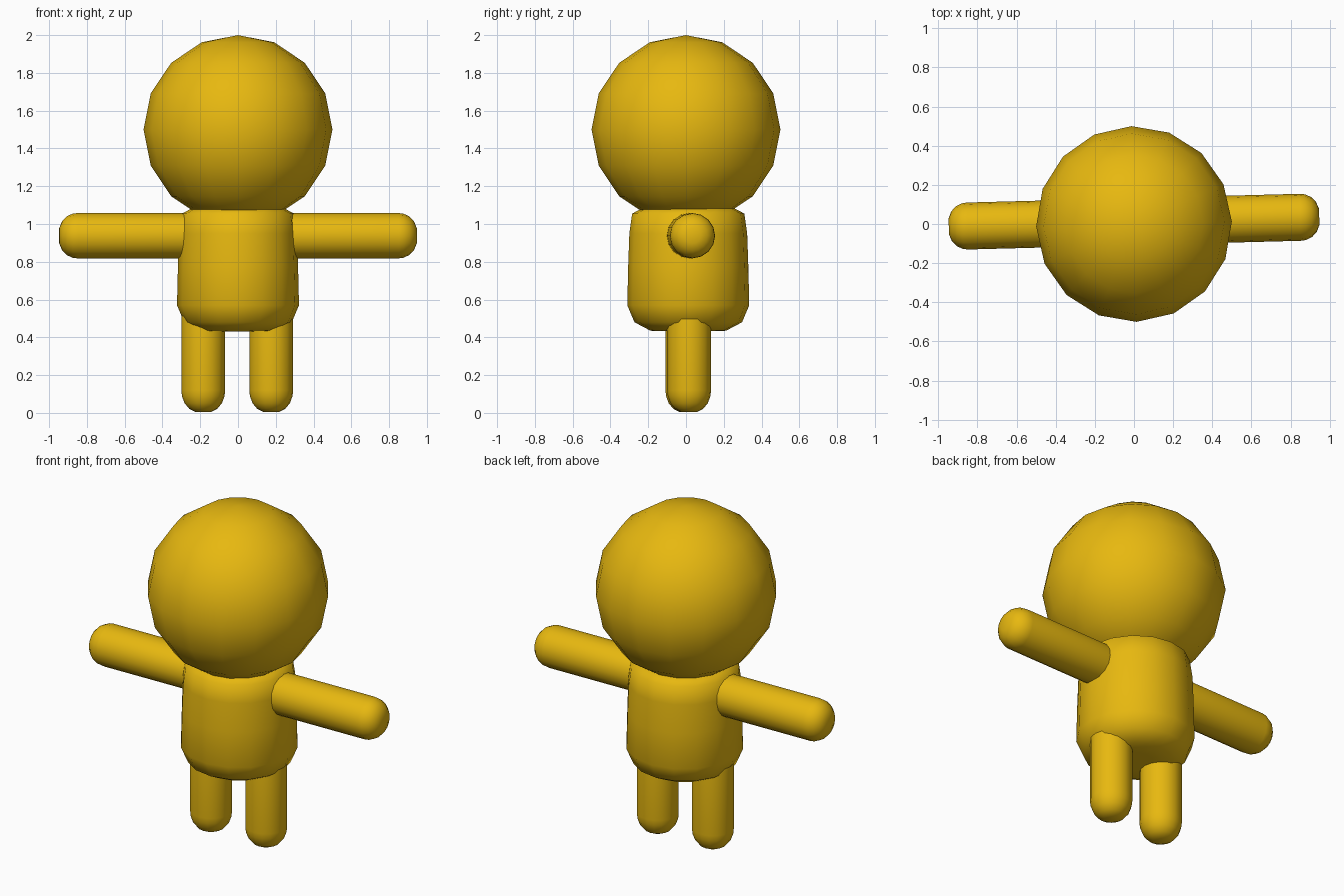
import bpy
import bmesh
import math
from mathutils import Matrix

cube = bpy.data.objects.get("Cube")
if cube:
    bpy.data.objects.remove(cube)

# One flat colour for the whole figure
GOLD = (0.8, 0.48, 0.005, 1)
gold = bpy.data.materials.new("golden_yellow")
gold.use_nodes = True
gold.diffuse_color = GOLD
gold.node_tree.nodes["Principled BSDF"].inputs["Base Color"].default_value = GOLD

# The figure is turned very slightly about the vertical axis
TURN = Matrix.Rotation(math.radians(1.5), 4, "Z")


def finish(name, bm, matrix):
    bmesh.ops.recalc_face_normals(bm, faces=bm.faces)
    bm.transform(matrix)
    mesh = bpy.data.meshes.new(name)
    bm.to_mesh(mesh)
    bm.free()
    for poly in mesh.polygons:
        poly.use_smooth = True
    mesh.materials.append(gold)
    obj = bpy.data.objects.new(name, mesh)
    bpy.context.collection.objects.link(obj)
    return obj


def lathe(name, profile, matrix, sides=16):
    """Closed solid of revolution about z from (radius, height) pairs."""
    bm = bmesh.new()
    rings = [[bm.verts.new((r * math.cos(2 * math.pi * i / sides),
                            r * math.sin(2 * math.pi * i / sides), z))
              for i in range(sides)] for r, z in profile]
    for low, high in zip(rings, rings[1:]):
        for i in range(sides):
            j = (i + 1) % sides
            bm.faces.new((low[i], low[j], high[j], high[i]))
    bm.faces.new(rings[0])
    bm.faces.new(rings[-1])
    return finish(name, bm, matrix)


def limb_profile(radius, length, cap):
    """Rod with rounded ends, from height 0 to length."""
    steps = [math.radians(a) for a in (15, 35, 55, 75, 90)]
    low = [(radius * math.sin(a) ** 0.8, cap * (1 - math.cos(a))) for a in steps]
    return low + [(r, length - z) for r, z in reversed(low)]


# Head
bm = bmesh.new()
bmesh.ops.create_uvsphere(bm, u_segments=16, v_segments=8, radius=0.5)
finish("head", bm, Matrix.Translation((0, 0, 1.5)) @ TURN)

# Body: slightly tapered barrel with rounded rims
body = [(0.1, 0.432), (0.2, 0.435), (0.285, 0.48), (0.323, 0.57), (0.318, 0.78),
        (0.312, 0.95), (0.297, 1.055), (0.235, 1.088), (0.1, 1.09)]
lathe("body", body, Matrix.Translation((0, 0.012, 0)) @ TURN)

# Arms and legs
for side, sign in (("left", 1), ("right", -1)):
    place = Matrix.Translation((0, 0.012, 0)) @ TURN
    arm = Matrix.Translation((sign * 0.95, 0, 0.938)) @ Matrix.Rotation(-sign * math.pi / 2, 4, "Y")
    lathe(side + "_arm", limb_profile(0.12, 0.8, 0.1), place @ arm)
    leg = Matrix.Translation((sign * 0.18 - 0.004, 0, 0))
    lathe(side + "_leg", limb_profile(0.116, 0.62, 0.12), place @ leg)
